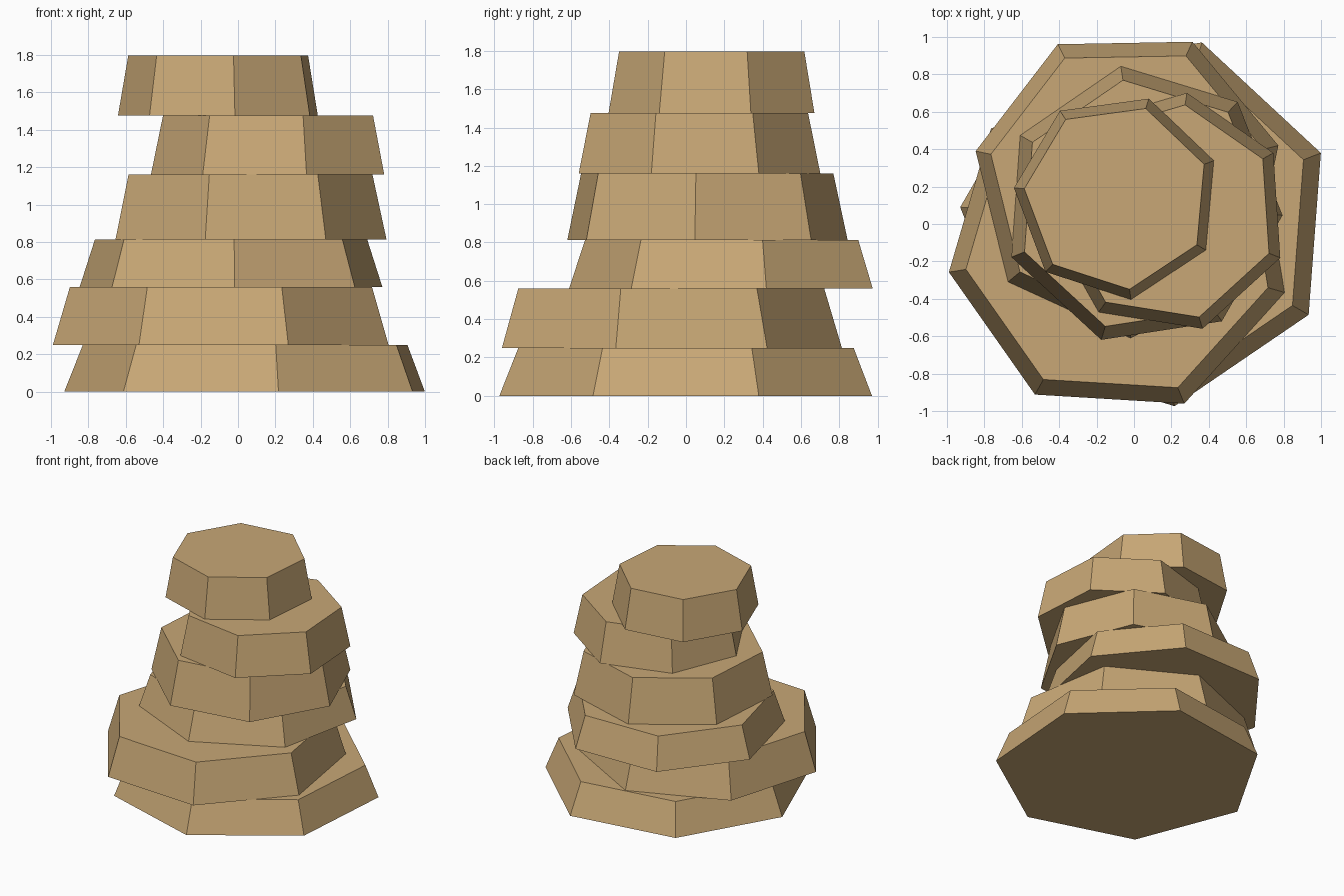
import bpy, bmesh
from math import cos, sin, radians, tau

SIDES = 7
TAPER = 0.9

cube = bpy.data.objects.get("Cube")
if cube:
    bpy.data.objects.remove(cube, do_unlink=True)

# Sandstone colour shared by every slab
stone = bpy.data.materials.new("sandstone")
stone.use_nodes = True
colour = (0.58, 0.39, 0.18, 1)
stone.diffuse_color = colour
bsdf = next(n for n in stone.node_tree.nodes if n.type == 'BSDF_PRINCIPLED')
bsdf.inputs["Base Color"].default_value = colour
bsdf.inputs["Roughness"].default_value = 0.9


def slab(name, centre, radius, turn, bottom, top):
    """Tapered seven-sided stone, wider at its base."""
    bm = bmesh.new()
    rings = []
    for r, z in ((radius, bottom), (radius * TAPER, top)):
        angles = [radians(turn) + tau * i / SIDES for i in range(SIDES)]
        rings.append([bm.verts.new((centre[0] + r * cos(a),
                                    centre[1] + r * sin(a), z)) for a in angles])
    low, high = rings
    bm.faces.new(low[::-1])
    bm.faces.new(high)
    for i in range(SIDES):
        j = (i + 1) % SIDES
        bm.faces.new((low[i], low[j], high[j], high[i]))
    mesh = bpy.data.meshes.new(name)
    bm.to_mesh(mesh)
    bm.free()
    mesh.materials.append(stone)
    bpy.context.collection.objects.link(bpy.data.objects.new(name, mesh))


# Stacked from the ground up: name, centre, base radius, turn, height
layers = [
    ("base_slab", (0.068, 0.015), 1.0, 21.4, 0.25),
    ("second_slab", (-0.08, -0.107), 0.922, 35.1, 0.31),
    ("third_slab", (-0.034, 0.22), 0.83, 13.9, 0.253),
    ("fourth_slab", (0.044, 0.1), 0.752, -4.1, 0.347),
    ("fifth_slab", (0.181, 0.061), 0.648, 29.5, 0.316),
    ("top_slab", (-0.091, 0.144), 0.553, 20.6, 0.321),
]
z = 0
for name, centre, radius, turn, height in layers:
    slab(name, centre, radius, turn, z, z + height)
    z += height
